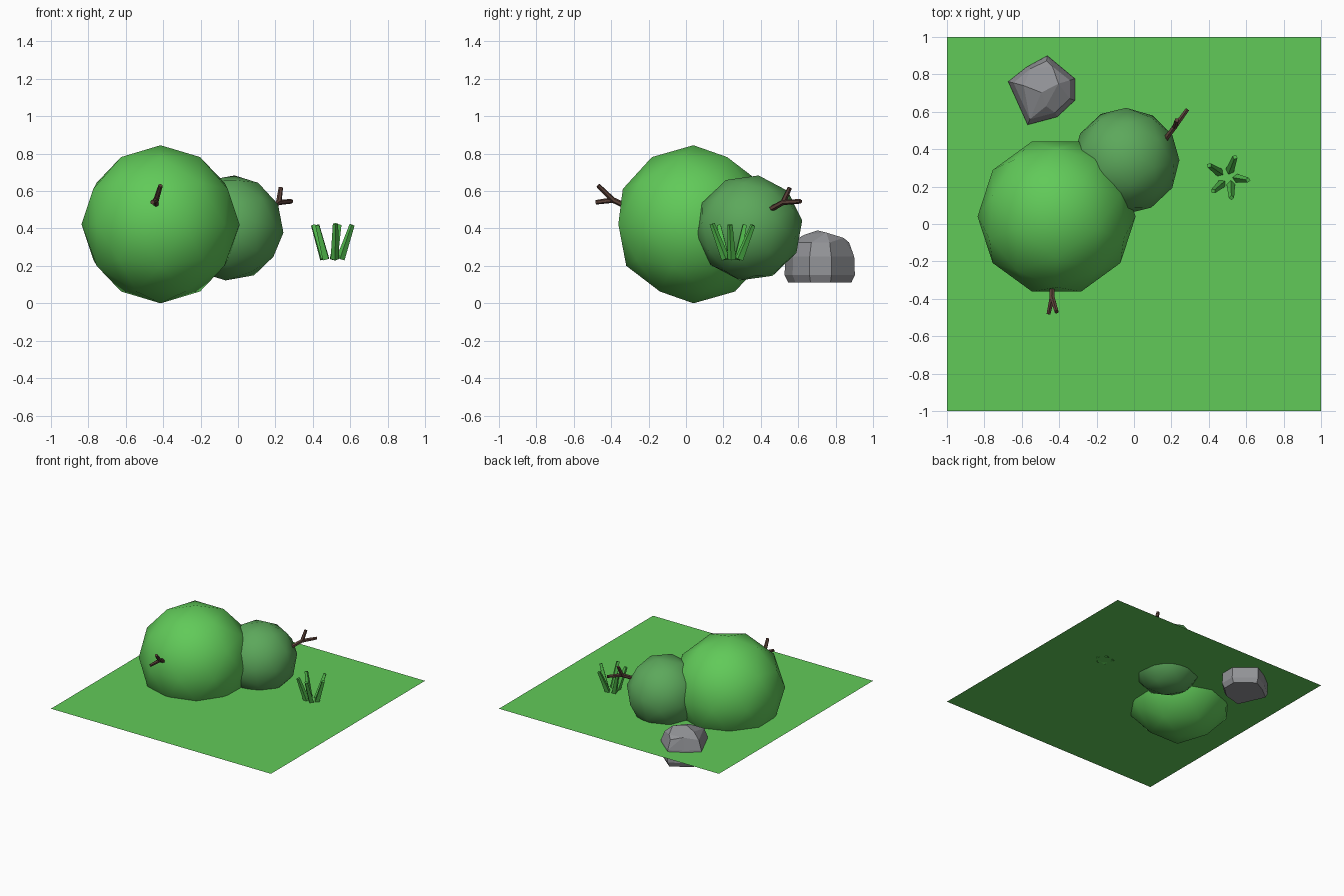
import bpy, bmesh, math
from mathutils import Vector, Matrix

if "Cube" in bpy.data.objects:
    bpy.data.objects.remove(bpy.data.objects["Cube"])


def material(name, r, g, b):
    def lin(c):
        c /= 255
        return c / 12.92 if c <= 0.04045 else ((c + 0.055) / 1.055) ** 2.4
    m = bpy.data.materials.new(name)
    m.diffuse_color = (lin(r), lin(g), lin(b), 1)
    m.use_nodes = True
    m.node_tree.nodes["Principled BSDF"].inputs["Base Color"].default_value = m.diffuse_color
    return m


LIGHT_GREEN = material("light green", 97, 202, 89)
BUSH_GREEN = material("muted green", 92, 168, 91)
GRASS_GREEN = material("grass green", 82, 188, 76)
STONE = material("stone grey", 146, 147, 151)
BARK = material("bark brown", 92, 66, 57)


def finish(name, bm, mat, smooth=False):
    me = bpy.data.meshes.new(name)
    bm.to_mesh(me)
    bm.free()
    me.materials.append(mat)
    for p in me.polygons:
        p.use_smooth = smooth
    ob = bpy.data.objects.new(name, me)
    bpy.context.collection.objects.link(ob)
    return ob


def ball(name, centre, radius, rotation, mat):
    bm = bmesh.new()
    bmesh.ops.create_icosphere(bm, subdivisions=2, radius=radius,
                               matrix=Matrix.Translation(centre) @ rotation)
    finish(name, bm, mat, True)


def bar(bm, a, b, r1, r2, sides):
    """Tapered stick from a to b."""
    a, b = Vector(a), Vector(b)
    d = b - a
    rot = d.to_track_quat('Z', 'Y').to_matrix().to_4x4()
    bmesh.ops.create_cone(bm, cap_ends=True, segments=sides, radius1=r1,
                          radius2=r2, depth=d.length,
                          matrix=Matrix.Translation((a + b) / 2) @ rot)


# ground sheet
GROUND_Z = 0.237
bm = bmesh.new()
bmesh.ops.create_grid(bm, x_segments=1, y_segments=1, size=1,
                      matrix=Matrix.Translation((0, 0, GROUND_Z)))
finish("ground", bm, LIGHT_GREEN)

# two bushes, sunk into the ground
ball("large_bush", (-0.414, 0.04, 0.4225), 0.4225,
     Matrix.Rotation(-math.pi / 2, 4, 'Z'), LIGHT_GREEN)
ball("small_bush", (-0.042, 0.338, 0.403), 0.286,
     Matrix.Rotation(math.radians(8), 4, 'X') @ Matrix.Rotation(math.radians(31.7), 4, 'Y'),
     BUSH_GREEN)

# forked twigs: base, fork and two tips
twigs = {
    "front_twig": [(-.438, -.29, .505), (-.438, -.39, .552), (-.414, -.47, .63), (-.457, -.482, .54)],
    "back_twig": [(.15, .43, .49), (.218, .52, .54), (.229, .555, .618), (.286, .613, .545)],
}
for name, (base, fork, tip1, tip2) in twigs.items():
    bm = bmesh.new()
    bar(bm, base, fork, 0.016, 0.015, 6)
    bar(bm, fork, tip1, 0.015, 0.012, 6)
    bar(bm, fork, tip2, 0.015, 0.012, 6)
    finish(name, bm, BARK)

# tuft of splayed grass blades: foot xy and tip xyz
blades = [
    ((.458, .275), (.402, .313, .418)),
    ((.512, .285), (.540, .358, .418)),
    ((.548, .245), (.610, .235, .420)),
    ((.518, .212), (.521, .140, .425)),
    ((.470, .216), (.424, .176, .418)),
]
for i, (foot, tip) in enumerate(blades):
    bm = bmesh.new()
    bar(bm, (*foot, GROUND_Z), tip, 0.023, 0.014, 4)
    finish(f"grass_blade_{i + 1}", bm, GRASS_GREEN)

# faceted rock: hull of an outline at several heights plus a sloping top
outline = [(-.463, .903), (-.313, .778), (-.313, .66), (-.409, .57),
           (-.57, .527), (-.628, .644), (-.676, .762), (-.575, .842)]
middle = Vector((-.49, .72))
points = []
for z, s in ((0.112, 0.9), (0.15, 1.0), (0.25, 0.98), (0.325, 0.83)):
    for p in outline:
        q = middle + (Vector(p) - middle) * s
        points.append((q.x, q.y, z))
points += [(-.553, .83, .35), (-.436, .842, .35), (-.404, .75, .378),
           (-.495, .703, .39), (-.59, .74, .375), (-.47, .63, .365)]
bm = bmesh.new()
for p in points:
    bm.verts.new(p)
res = bmesh.ops.convex_hull(bm, input=bm.verts[:])
loose = [v for v in bm.verts if not v.link_faces]
bmesh.ops.delete(bm, geom=loose, context='VERTS')
bmesh.ops.dissolve_limit(bm, angle_limit=math.radians(8), verts=bm.verts[:], edges=bm.edges[:])
bmesh.ops.recalc_face_normals(bm, faces=bm.faces[:])
finish("rock", bm, STONE)
